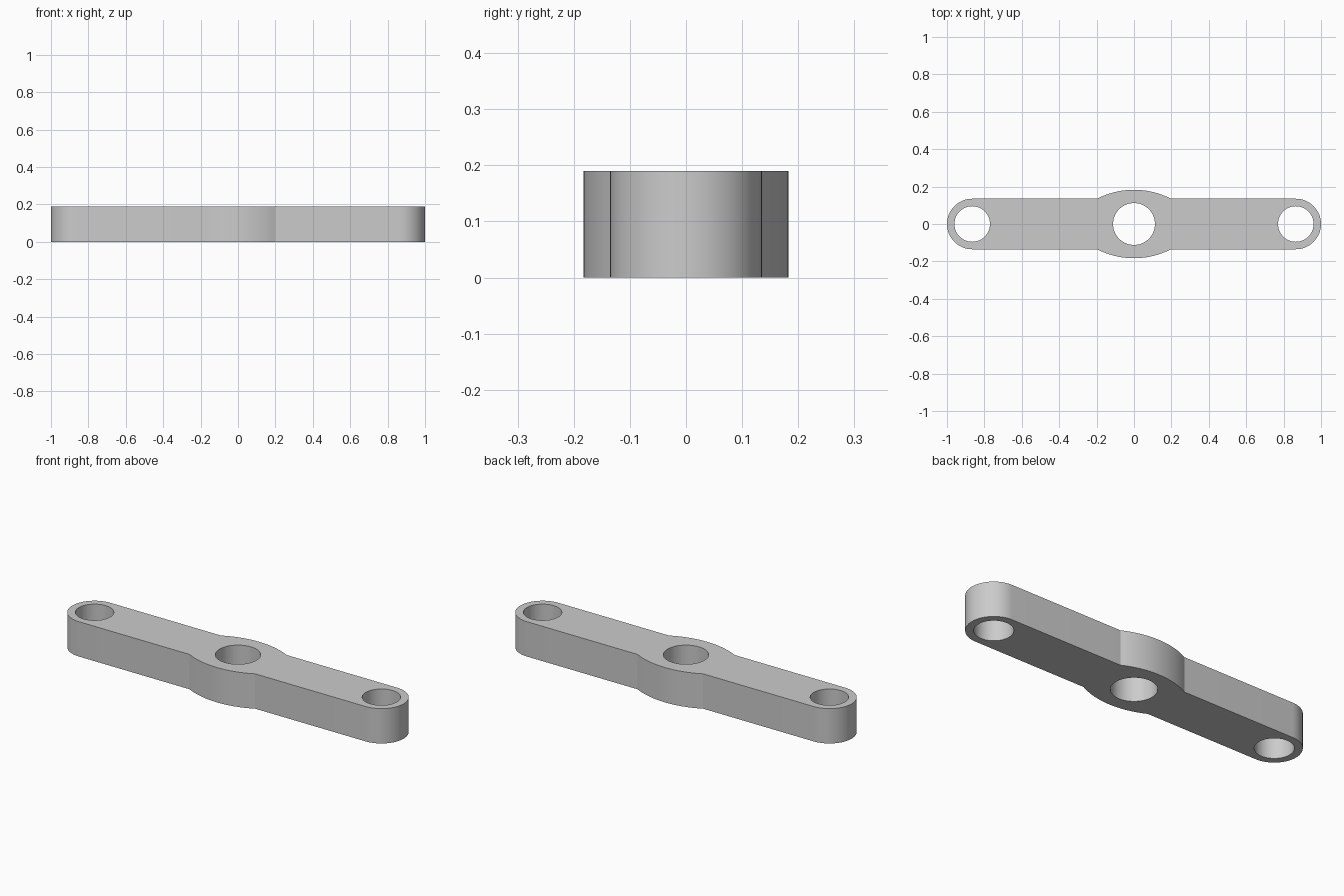
import bpy, bmesh, math

cube = bpy.data.objects.get("Cube")
if cube:
    bpy.data.objects.remove(cube, do_unlink=True)

HEIGHT, HALF_W, END_X = 0.19, 0.135, 0.865
END_HOLE, HUB_HOLE = 0.095, 0.112
HUB_X, HUB_Y = 0.198, 0.183


def arc(cx, cy, r, start, end, n):
    """Points on an arc, angles in radians, both ends included."""
    return [(cx + r * math.cos(start + (end - start) * i / n),
             cy + r * math.sin(start + (end - start) * i / n)) for i in range(n + 1)]


def circle(cx, r, n=64):
    return arc(cx, 0, r, 0, 2 * math.pi, n)[:-1]


# Outline: rounded end and hub bulge on one side, then turned half round
rise = HUB_Y - HALF_W
hub_r = (HUB_X ** 2 + rise ** 2) / (2 * rise)
spread = math.asin(HUB_X / hub_r)
up = math.pi / 2
half = arc(END_X, 0, HALF_W, -up, up, 32)
half += arc(0, HUB_Y - hub_r, hub_r, up - spread, up + spread, 24)
outline = half + [(-x, -y) for x, y in half]

# Flat plate with three holes, extruded upwards
bm = bmesh.new()
for loop in (outline, circle(-END_X, END_HOLE), circle(0, HUB_HOLE), circle(END_X, END_HOLE)):
    verts = [bm.verts.new((x, y, 0)) for x, y in loop]
    for i, v in enumerate(verts):
        bm.edges.new((verts[i - 1], v))
bmesh.ops.triangle_fill(bm, use_beauty=True, edges=bm.edges[:], normal=(0, 0, 1))
grown = bmesh.ops.extrude_face_region(bm, geom=bm.faces[:], use_keep_orig=True)
top = [g for g in grown["geom"] if isinstance(g, bmesh.types.BMVert)]
bmesh.ops.translate(bm, verts=top, vec=(0, 0, HEIGHT))
bmesh.ops.recalc_face_normals(bm, faces=bm.faces[:])

mesh = bpy.data.meshes.new("link_arm")
bm.to_mesh(mesh)
bm.free()
link_arm = bpy.data.objects.new("link_arm", mesh)
bpy.context.collection.objects.link(link_arm)

# Plain grey
grey = bpy.data.materials.new("grey")
grey.use_nodes = True
color = (0.6, 0.6, 0.6, 1)
grey.diffuse_color = color
grey.node_tree.nodes["Principled BSDF"].inputs["Base Color"].default_value = color
mesh.materials.append(grey)

# Smooth walls with sharp rims
bpy.ops.object.select_all(action="DESELECT")
link_arm.select_set(True)
bpy.context.view_layer.objects.active = link_arm
bpy.ops.object.shade_smooth_by_angle(angle=math.radians(20))
